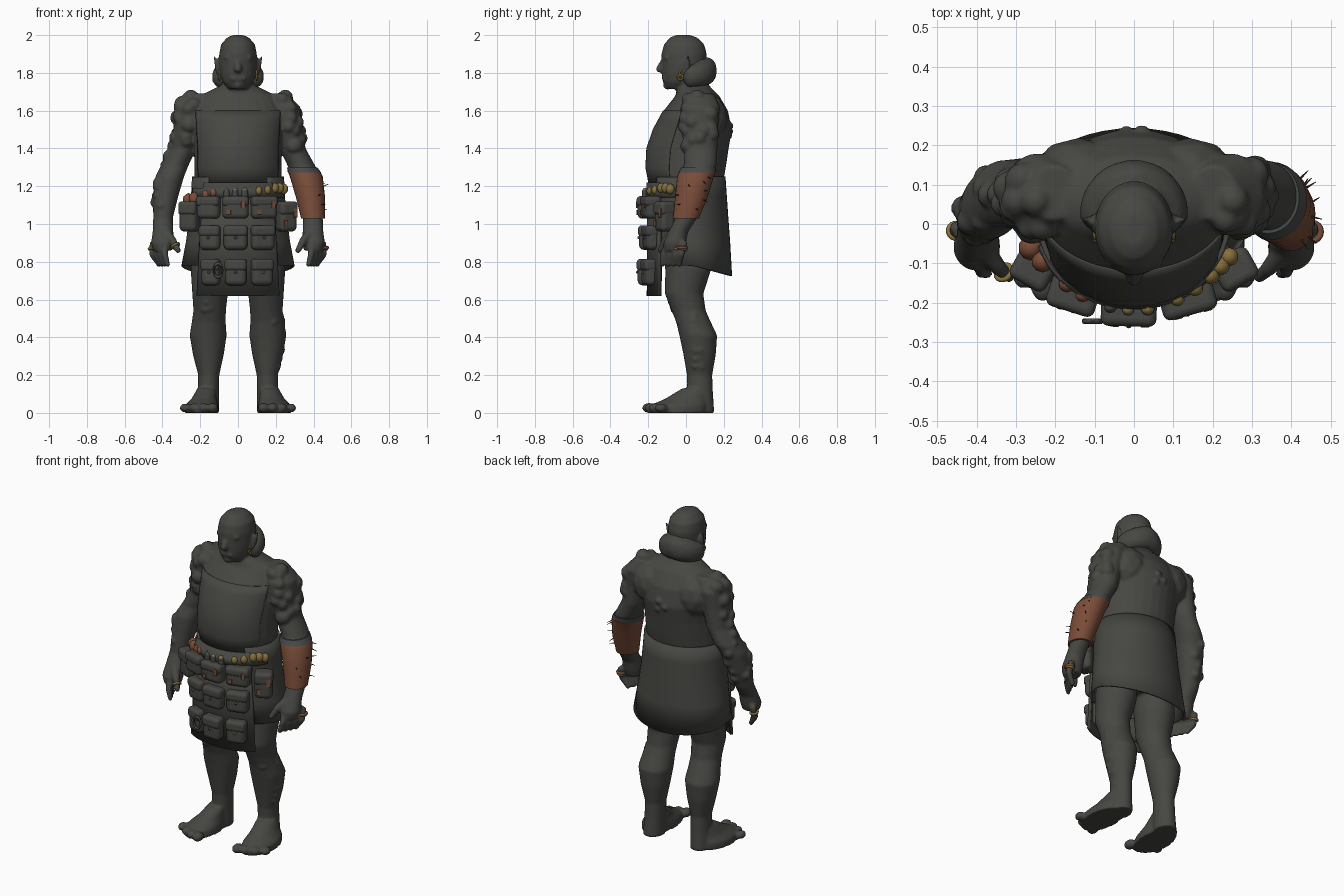
import bpy, bmesh, math, random
from mathutils import Vector, Matrix

random.seed(4)
if "Cube" in bpy.data.objects:
    bpy.data.objects.remove(bpy.data.objects["Cube"], do_unlink=True)


def material(name, r, g, b):
    mat = bpy.data.materials.new(name)
    mat.use_nodes = True
    mat.diffuse_color = (r, g, b, 1)
    shader = next(n for n in mat.node_tree.nodes if n.type == 'BSDF_PRINCIPLED')
    shader.inputs["Base Color"].default_value = (r, g, b, 1)
    return mat


GREY = material("dark grey", .062, .064, .056)
LEATHER = material("brown leather", .195, .073, .04)
GOLD = material("dull gold", .24, .16, .045)
SLATE = material("slate grey", .062, .068, .066)
BLACK = material("near black", .02, .02, .02)


def finish(name, bm, mat, angle=50):
    bmesh.ops.recalc_face_normals(bm, faces=bm.faces)
    mesh = bpy.data.meshes.new(name)
    bm.to_mesh(mesh)
    bm.free()
    mesh.materials.append(mat)
    for poly in mesh.polygons:
        poly.use_smooth = True
    mesh.set_sharp_from_angle(angle=math.radians(angle))
    obj = bpy.data.objects.new(name, mesh)
    bpy.context.scene.collection.objects.link(obj)
    return obj


def merge(obj, voxel, passes):
    """Fuse overlapping volumes into one relaxed skin."""
    remesh = obj.modifiers.new("merge", 'REMESH')
    remesh.mode, remesh.voxel_size, remesh.use_smooth_shade = 'VOXEL', voxel, True
    relax = obj.modifiers.new("relax", 'SMOOTH')
    relax.factor, relax.iterations = .5, passes


def loft(bm, sections, n=28):
    """Closed tube of level ellipses, each given as x, y, z, rx, ry."""
    rings = []
    for x, y, z, rx, ry in sections:
        turns = [math.tau * i / n for i in range(n)]
        rings.append([bm.verts.new((x + rx * math.cos(a), y + ry * math.sin(a), z)) for a in turns])
    for low, high in zip(rings, rings[1:]):
        for i in range(n):
            j = (i + 1) % n
            bm.faces.new((low[i], low[j], high[j], high[i]))
    bm.faces.new(rings[0])
    bm.faces.new(rings[-1])


def ball(bm, place, radius, scale=(1, 1, 1)):
    matrix = Matrix.Translation(place) @ Matrix.Diagonal((*scale, 1))
    bmesh.ops.create_icosphere(bm, subdivisions=2, radius=radius, matrix=matrix)


def aim(start, end):
    turn = (end - start).to_track_quat('Z', 'Y').to_matrix().to_4x4()
    return Matrix.Translation((start + end) / 2) @ turn


def rod(bm, start, end, r1, r2, rounded=True):
    start, end = Vector(start), Vector(end)
    bmesh.ops.create_cone(bm, cap_ends=True, segments=12, radius1=r1, radius2=r2,
                          depth=(end - start).length, matrix=aim(start, end))
    if rounded:
        ball(bm, start, r1)
        ball(bm, end, r2)


def hoop(bm, matrix, radius, thick, n=16, m=8):
    grid = [[bm.verts.new(matrix @ Vector(((radius + thick * math.cos(v)) * math.cos(u),
                                           (radius + thick * math.cos(v)) * math.sin(u),
                                           thick * math.sin(v))))
             for v in (math.tau * k / m for k in range(m))]
            for u in (math.tau * k / n for k in range(n))]
    for i in range(n):
        for k in range(m):
            a, b = grid[i], grid[(i + 1) % n]
            bm.faces.new((a[k], b[k], b[(k + 1) % m], a[(k + 1) % m]))


def sheet(name, sections, start, end, thick=.012, hem=0, n=36):
    """Open cloth panel wrapped round part of the level ellipses."""
    bm, rows = bmesh.new(), []
    for k, (x, y, z, rx, ry) in enumerate(sections):
        drop = hem if k == len(sections) - 1 else 0
        turns = [math.radians(start + (end - start) * i / n) for i in range(n + 1)]
        rows.append([bm.verts.new((x + rx * math.cos(a), y + ry * math.sin(a),
                                   z - drop * max(0, math.sin(a)))) for a in turns])
    for a, b in zip(rows, rows[1:]):
        for i in range(n):
            bm.faces.new((a[i], a[i + 1], b[i + 1], b[i]))
    solid = finish(name, bm, GREY).modifiers.new("thickness", 'SOLIDIFY')
    solid.thickness, solid.offset = thick, 0


def section_at(sections, z):
    for a, b in zip(sections, sections[1:]):
        if b[2] <= z <= a[2]:
            f = (a[2] - z) / (a[2] - b[2])
            return [p + (q - p) * f for p, q in zip(a, b)]


def lumps(bm, sections, side, count, top, bottom, turn, size):
    for _ in range(count):
        x, y, z, rx, ry = section_at(sections, random.uniform(bottom, top))
        a = math.radians(random.uniform(*turn))
        place = (side * (x + rx * .78 * math.cos(a)), y + ry * .78 * math.sin(a), z)
        ball(bm, place, random.uniform(*size))


# Body: head, torso and limbs, listed from the top down
head = [(0, -.015, 2, .03, .04), (0, -.013, 1.985, .06, .075), (0, -.01, 1.95, .09, .107),
        (0, -.01, 1.9, .1, .12), (0, -.012, 1.84, .1, .117), (0, -.02, 1.79, .094, .107),
        (0, -.035, 1.75, .08, .085), (0, -.05, 1.715, .048, .055)]
torso = [(0, .02, 1.8, .075, .07), (0, .04, 1.73, .1, .085), (0, .06, 1.68, .2, .115),
         (0, .052, 1.6, .245, .17), (0, .035, 1.5, .24, .207), (0, .01, 1.4, .232, .216),
         (0, 0, 1.3, .232, .211), (0, 0, 1.2, .228, .192), (0, .01, 1.05, .22, .17), (0, .03, .85, .2, .14)]
arm = [(.2, .08, 1.69, .06, .07), (.245, .075, 1.62, .085, .105), (.265, .07, 1.52, .076, .1),
       (.288, .08, 1.4, .07, .087), (.335, .075, 1.31, .073, .087), (.362, .05, 1.25, .076, .086),
       (.384, .028, 1.14, .066, .075), (.397, 0, 1.03, .052, .058), (.397, -.04, .96, .055, .052),
       (.4, -.06, .9, .06, .06), (.398, -.065, .86, .05, .05)]
leg = [(.13, .01, .95, .11, .13), (.14, .01, .75, .11, .12), (.148, -.01, .63, .094, .102),
       (.15, .015, .54, .086, .09), (.155, .04, .48, .09, .092), (.158, .065, .41, .098, .1),
       (.157, .072, .31, .082, .086), (.155, .072, .2, .056, .067), (.157, .075, .1, .056, .068),
       (.16, .075, 0, .06, .075)]
foot = [(.165, .05, .13, .05, .07), (.18, 0, .075, .066, .11), (.192, -.04, .04, .088, .15),
        (.192, -.045, 0, .09, .155)]

body = bmesh.new()
rings = bmesh.new()
loft(body, head)
loft(body, torso)
rod(body, (0, -.112, 1.875), (0, -.14, 1.82), .014, .02)
rod(body, (-.055, -.098, 1.88), (.055, -.098, 1.88), .019, .019)
rod(body, (-.03, -.115, 1.77), (.03, -.115, 1.77), .013, .013)
ball(body, (0, -.098, 1.735), .025)
for place in ((.02, .232, 1.52), (-.02, .23, 1.49), (.03, .226, 1.47)):
    ball(body, place, .021)
for s in (-1, 1):
    for part in (arm, leg, foot):
        loft(body, [(s * x, *rest) for x, *rest in part])
    # Shoulder blades, kneecaps and ears
    ball(body, (s * .14, .125, 1.56), .105, (1.15, .9, 1.2))
    ball(body, (s * .15, -.035, .57), .05, (1, .9, 1.2))
    rod(body, (s * .09, .0, 1.8), (s * .128, .012, 1.89), .027, .005)
    rod(body, (s * .378, -.07, .95), (s * .345, -.11, .91), .026, .022)
    rod(body, (s * .345, -.11, .91), (s * .318, -.135, .86), .021, .016)
    for i in range(4):
        f = i / 3
        base = Vector((s * (.45 - .065 * f), -.01 - .085 * f, .895))
        knuckle = Vector((s * (.453 - .065 * f), -.025 - .095 * f, .84))
        tip = Vector((s * (.418 - .045 * f), -.035 - .09 * f, .785))
        rod(body, base, knuckle, .019, .018)
        rod(body, knuckle, tip, .018, .014)
        if i < 3:
            hoop(rings, aim(base, knuckle), .02, .007)
        # Toes splay outward
        toe = Vector((s * (.135 + .049 * i), -.195 + .018 * f + .045 * f * f, .026))
        ball(body, toe, .031 - .004 * f, (1, 1.25, .9))
    # Knotted shoulders and arms
    lumps(body, arm, s, 17, 1.66, 1.4, (-110, 60), (.032, .046))
    ball(body, (s * .25, .06, 1.67), .043)
hoop(rings, aim(Vector((-.345, -.11, .91)), Vector((-.318, -.135, .86))), .021, .007)
lumps(body, arm, -1, 14, 1.36, 1.08, (-80, 110), (.024, .036))
lumps(body, leg, 1, 18, .52, .24, (-75, 15), (.02, .028))
lumps(body, leg, -1, 4, .66, .55, (-130, -60), (.022, .03))
merge(finish("body", body, GREY), .008, 4)
finish("finger_rings", rings, GOLD)
knot = bmesh.new()
hoop(knot, Matrix.Translation((.452, -.02, .875)), .023, .008)
finish("leather_ring", knot, LEATHER)

# Rolled hair round the back of the head
hair = bmesh.new()
ball(hair, (0, .045, 1.83), .085, (1.05, .85, 1))
for k in range(-10, 11):
    a = math.radians(k * 8.8)
    fall = abs(k) / 10
    ball(hair, (.093 * math.sin(a), .025 + .093 * math.cos(a), 1.812 - .032 * fall), .047,
         (1, 1, 1.55 - .25 * fall))
merge(finish("hair_roll", hair, GREY), .009, 6)

# Earrings
drops = bmesh.new()
for s in (-1, 1):
    for k in range(2):
        spot = Matrix.Translation((s * .1, -.022 - .008 * k, 1.8 - .024 * k))
        hoop(drops, spot @ Matrix.Rotation(math.pi / 2, 4, 'Y'), .013, .005)
finish("earrings", drops, GOLD)

# Clothing
bib = [section_at(torso, z) for z in (1.6, 1.55, 1.5, 1.45, 1.4, 1.3, 1.2)]
sheet("bib", [(x, y, z, rx + .001, ry + .001) for x, y, z, rx, ry in bib], -155, -25, .006)
sheet("skirt", [(0, 0, 1.25, .238, .203), (0, .008, 1.15, .243, .202), (0, .015, 1.05, .25, .202),
                (0, .025, .9, .271, .203), (0, .035, .78, .294, .203)], -50, 230, .012, .055)
sheet("front_apron", [(0, -.01, 1.22, .24, .192), (0, -.01, .9, .27, .188), (0, -.01, .62, .29, .19)],
      -138, -42, .016)
sheet("belt", [(0, 0, 1.19, .243, .209), (0, 0, 1.14, .247, .211)], -165, -15, .014)

# Bracer with thorns on the left forearm
bracer = bmesh.new()
guard = [(x, y, z, rx + .011, ry + .011) for x, y, z, rx, ry in
         (section_at(arm, z) for z in (1.275, 1.25, 1.14, 1.03))]
loft(bracer, guard)
finish("bracer", bracer, LEATHER)
cuff = bmesh.new()
loft(cuff, [(.34, .068, 1.3, .08, .092), (.352, .058, 1.272, .088, .098)])
finish("bracer_cuff", cuff, SLATE)
thorns = bmesh.new()
for k in range(8):
    x, y, z, rx, ry = section_at(guard, 1.08 + .024 * k)
    a = math.radians(random.uniform(-70, 60))
    out = Vector((math.cos(a), math.sin(a), random.uniform(-.6, .6)))
    root = Vector((x + rx * math.cos(a), y + ry * math.sin(a), z))
    rod(thorns, root, root + out * .026, .003, .001, False)
finish("bracer_thorns", thorns, BLACK)


def block(name, place, size, turn, mat, bevel):
    bm = bmesh.new()
    bmesh.ops.create_cube(bm, size=1, matrix=Matrix.Translation(place)
                          @ Matrix.Rotation(turn, 4, 'Z') @ Matrix.Diagonal((*size, 1)))
    edge = finish(name, bm, mat).modifiers.new("rounding", 'BEVEL')
    edge.width, edge.segments = bevel, 4


# Pouches wrap round the front in three rows
for row, (z, height, depth) in enumerate(((1.088, .12, .085), (.928, .13, .07), (.745, .14, .085))):
    for x, width in ((-.153, .124), (-.013, .138), (.135, .138), (-.255, .1), (.255, .1)):
        outer = abs(x) > .2
        if outer and row:
            continue
        turn, y, low = x * 2, -.213 + 1.55 * x * x, z - .048 * outer
        width -= .012 * row
        tall = height + .04 * outer
        facing = Matrix.Rotation(turn, 4, 'Z')
        spot = Vector((x * (1 - .04 * row), y, low))
        block("pouch", spot, (width, depth, tall), turn, GREY, .026)
        flap = spot + facing @ Vector((0, -.003, tall * .27))
        block("pouch_flap", flap, (width + .004, depth + .004, tall * .46), turn, GREY, .02)
        if row == 0 and x > -.1:
            for across, up, tallness in ((.36, .12, .3), (-.3, -.22, .22)):
                patch = spot + facing @ Vector((width * across * .85, -depth / 2 - .003, tall * up))
                block("leather_patch", patch, (.022, .008, tall * tallness), turn, LEATHER, .002)
        elif row:
            stud = bmesh.new()
            ball(stud, spot + facing @ Vector((0, -depth / 2 - .002, 0)), .008)
            finish("pouch_stud", stud, LEATHER if row == 2 and x > .1 else SLATE)

# Oval charm on the lowest row
charm = bmesh.new()
hoop(charm, Matrix.Translation((-.105, -.247, .755)) @ Matrix.Rotation(math.pi / 2, 4, 'X')
     @ Matrix.Diagonal((.75, 1.2, 1, 1)), .03, .007)
finish("oval_charm", charm, GREY)

# Vials and nuts hung along the belt
for x, mat, size, z in ((-.262, LEATHER, .032, 1.125), (-.232, LEATHER, .029, 1.135), (-.17, LEATHER, .022, 1.155),
                        (-.13, LEATHER, .02, 1.165), (-.06, SLATE, .016, 1.17), (-.015, GOLD, .015, 1.172),
                        (.035, GOLD, .017, 1.172), (.11, GOLD, .019, 1.175), (.155, GOLD, .021, 1.18),
                        (.195, GOLD, .023, 1.19), (.22, GOLD, .024, 1.19), (.242, GOLD, .024, 1.185)):
    bm = bmesh.new()
    y = -.218 + 2.3 * x * x
    ball(bm, (x, y, z), size, (1, 1, 1.2))
    finish("belt_nut", bm, mat)
    if abs(x) < .1:
        bm = bmesh.new()
        rod(bm, (x, y, z - .03), (x, y, z), size * 1.05, size * 1.05)
        finish("belt_vial", bm, SLATE)
